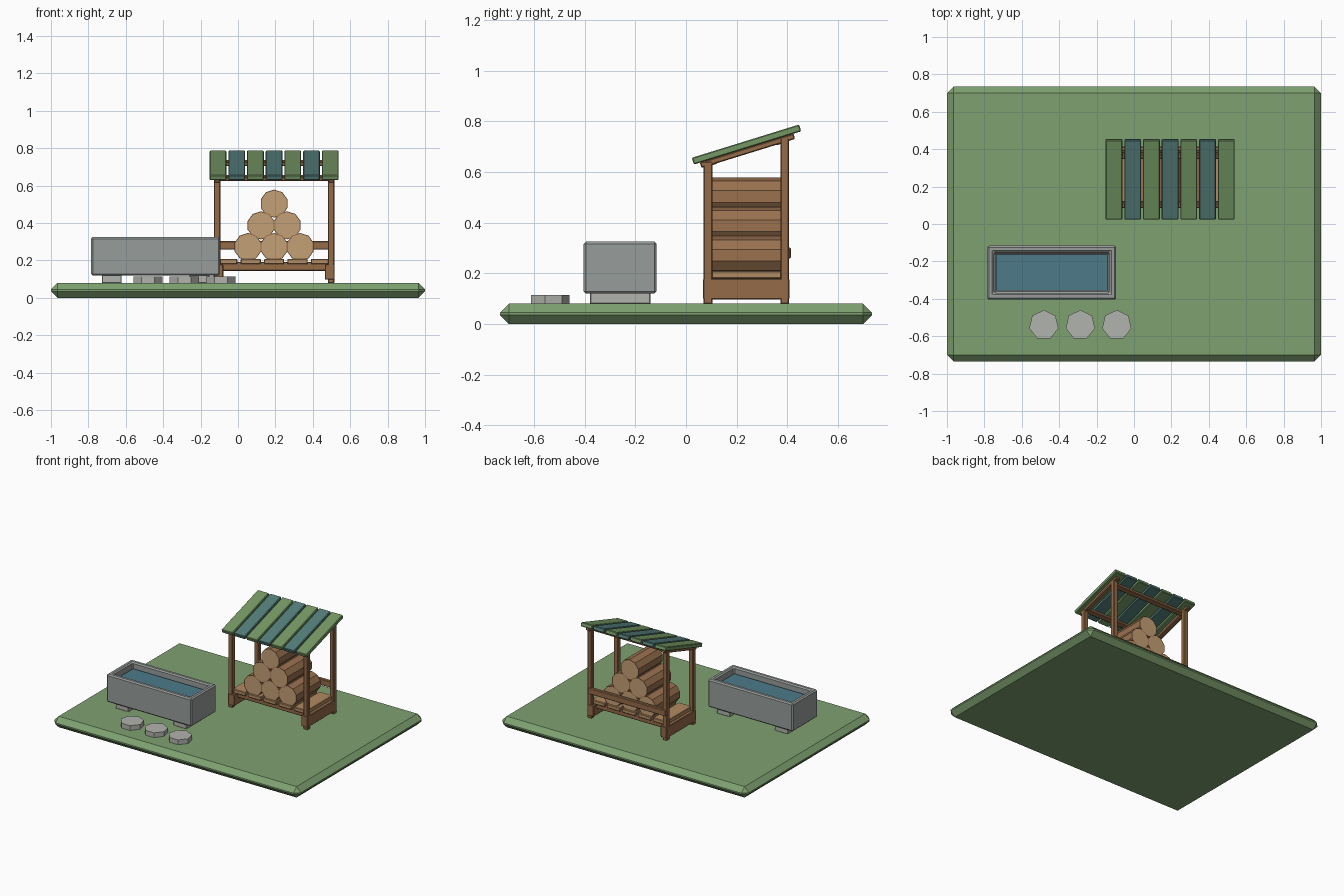
import bpy, bmesh, math
from mathutils import Matrix

if "Cube" in bpy.data.objects:
    bpy.data.objects.remove(bpy.data.objects["Cube"])


def mat(name, r, g, b):
    m = bpy.data.materials.new(name)
    m.diffuse_color = [(c / 255) ** 2.2 for c in (r, g, b)] + [1]
    m.use_nodes = True
    m.node_tree.nodes["Principled BSDF"].inputs["Base Color"].default_value = m.diffuse_color
    return m


GRASS = mat("grass", 126, 160, 112)
WOOD = mat("wood", 146, 106, 74)
BARK = mat("bark", 152, 112, 80)
TAN = mat("cut_wood", 194, 158, 116)
SLAT = mat("slat_wood", 176, 138, 98)
STONE = mat("stone", 150, 156, 154)
PALE = mat("pale_stone", 176, 178, 172)
WATER = mat("water", 78, 122, 136)
ROOF_GREEN = mat("roof_green", 116, 150, 100)
ROOF_TEAL = mat("roof_teal", 84, 124, 120)


def finish(name, bm, mats, bevel=0):
    bmesh.ops.recalc_face_normals(bm, faces=bm.faces)
    me = bpy.data.meshes.new(name)
    bm.to_mesh(me)
    bm.free()
    for m in mats:
        me.materials.append(m)
    ob = bpy.data.objects.new(name, me)
    bpy.context.collection.objects.link(ob)
    if bevel:
        mod = ob.modifiers.new("bevel", 'BEVEL')
        mod.width = bevel
        mod.segments = 1
    return ob


def box(name, x, y, z, m, bevel=0.004):
    """Box from (min, max) ranges."""
    bm = bmesh.new()
    bmesh.ops.create_cube(bm, size=1)
    for v in bm.verts:
        for i, (a, b) in enumerate((x, y, z)):
            v.co[i] = a if v.co[i] < 0 else b
    return finish(name, bm, [m], bevel)


def prism(sides, radius, depth):
    bm = bmesh.new()
    bmesh.ops.create_cone(bm, cap_ends=True, segments=sides, radius1=radius,
                          radius2=radius, depth=depth)
    return bm


# Lawn
box("lawn", (-1, 1), (-0.735, 0.735), (0, 0.08), GRASS, 0.035)

# Water trough: hollow body, feet, water
TX, TY = -0.44, -0.26
bm = bmesh.new()
bmesh.ops.create_cube(bm, size=1)
bmesh.ops.transform(bm, verts=bm.verts, matrix=Matrix.Translation((TX, TY, 0.2225))
                    @ Matrix.Diagonal((0.69, 0.288, 0.205, 1)))
bm.normal_update()
top = [f for f in bm.faces if f.normal.z > 0.9]
bmesh.ops.inset_region(bm, faces=top, thickness=0.05)
ext = bmesh.ops.extrude_face_region(bm, geom=top)
bmesh.ops.translate(bm, vec=(0, 0, -0.15),
                    verts=[g for g in ext["geom"] if isinstance(g, bmesh.types.BMVert)])
bmesh.ops.delete(bm, geom=[f for f in top if f.is_valid], context='FACES_ONLY')
finish("trough", bm, [STONE], 0.009)
box("trough_water", (TX - 0.297, TX + 0.297), (TY - 0.096, TY + 0.096), (0.17, 0.285), WATER, 0)
for side, s in (("left", -1), ("right", 1)):
    cx = TX + s * 0.235
    box(f"trough_foot_{side}", (cx - 0.053, cx + 0.053), (TY - 0.12, TY + 0.12),
        (0.078, 0.125), PALE)

# Stepping stones
for i in range(3):
    stone = finish(f"stepping_stone_{i + 1}", prism(7, 0.08, 0.037), [PALE])
    stone.location = (-0.482 + i * 0.195, -0.54, 0.0965)

# Shed frame: posts, runners, joists, back rail
CX = 0.193
for side, s in (("left", -1), ("right", 1)):
    px = CX + s * 0.305
    span = (px - 0.0175, px + 0.0175)
    box(f"front_post_{side}", span, (0.07, 0.104), (0.078, 0.642), WOOD)
    box(f"back_post_{side}", span, (0.373, 0.407), (0.078, 0.734), WOOD)
    rx = CX + s * 0.297
    box(f"base_runner_{side}", (rx - 0.026, rx + 0.026), (0.068, 0.409), (0.097, 0.179), WOOD)
for name, y in (("front", 0.13), ("back", 0.352)):
    box(f"floor_joist_{name}", (CX - 0.29, CX + 0.29), (y - 0.02, y + 0.02),
        (0.145, 0.193), WOOD)
box("back_rail", (CX - 0.315, CX + 0.315), (0.388, 0.414), (0.258, 0.303), WOOD)

# Floor slats
for i in range(5):
    x = CX + (i - 2) * 0.125
    box(f"floor_slat_{i + 1}", (x - 0.054, x + 0.054), (0.09, 0.387), (0.18, 0.209), SLAT)

# Stacked logs with pale cut ends
for row, count in enumerate((3, 2, 1)):
    for i in range(count):
        bm = prism(10, 0.075, 0.28)
        bm.normal_update()
        ends = [f for f in bm.faces if abs(f.normal.z) > 0.9]
        bmesh.ops.inset_individual(bm, faces=ends, thickness=0.005)
        for f in ends:
            f.material_index = 1
        log = finish(f"log_{row + 1}_{i + 1}", bm, [BARK, TAN])
        log.rotation_euler.x = math.pi / 2
        log.location = (CX + (i - (count - 1) / 2) * 0.14, 0.238, 0.272 + row * 0.116)

# Sloped roof: planks, rafters and purlins built flat, then tilted together
SLOPE = math.radians(17.2)


def tilt(ob):
    ob.rotation_euler.x = SLOPE
    ob.location = (CX, 0.239, 0.709)


for i in range(7):
    x = (i - 3) * 0.1
    tilt(box(f"roof_plank_{i + 1}", (x - 0.045, x + 0.045), (-0.222, 0.222),
             (-0.014, 0.014), ROOF_TEAL if i % 2 else ROOF_GREEN))
for side, s in (("left", -1), ("right", 1)):
    x = s * 0.305
    tilt(box(f"rafter_{side}", (x - 0.016, x + 0.016), (-0.197, 0.19), (-0.036, -0.013), WOOD))
for name, y in (("front", -0.15), ("back", 0.125)):
    tilt(box(f"purlin_{name}", (-0.315, 0.315), (y - 0.017, y + 0.017),
             (-0.038, -0.013), WOOD))
